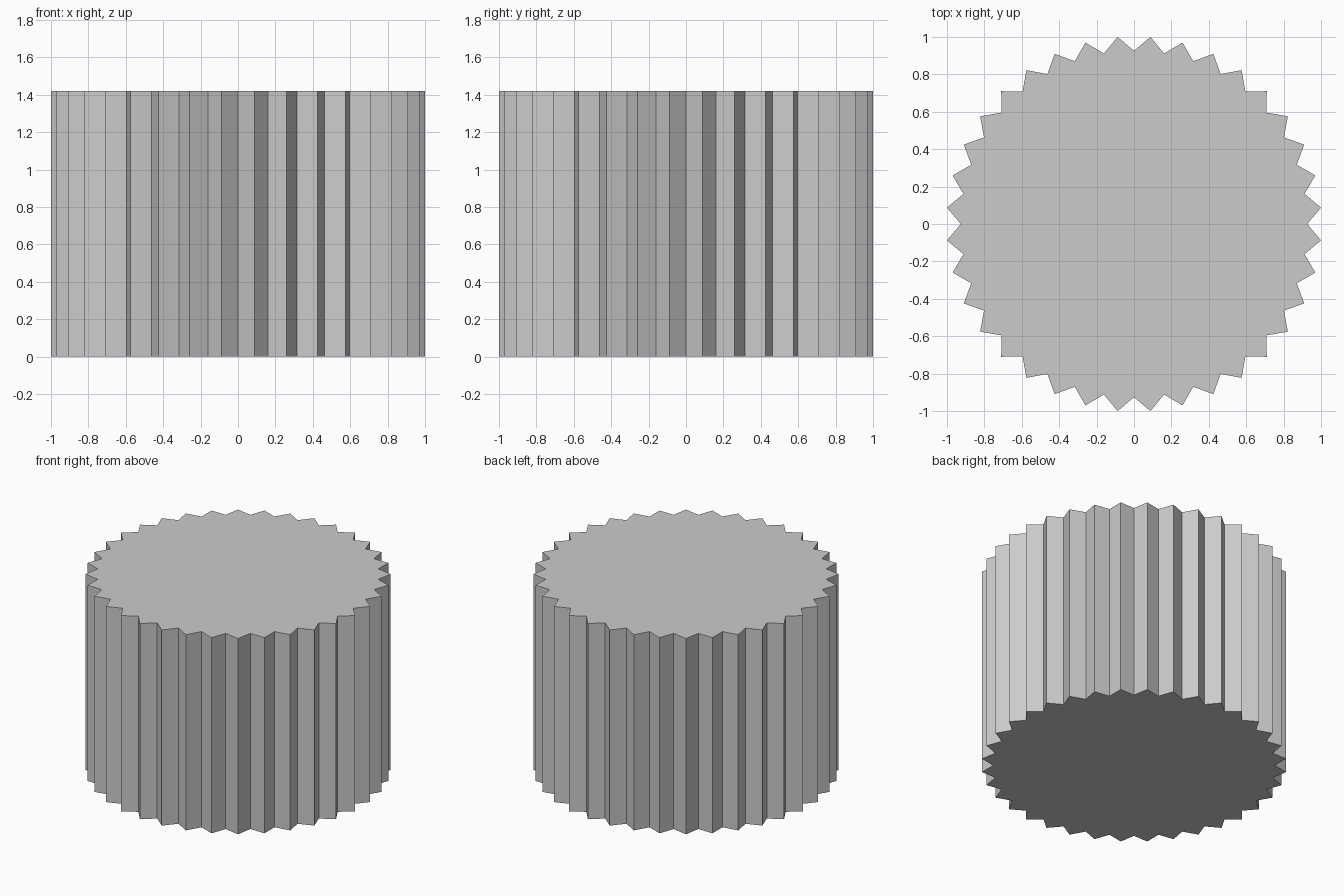
import bpy, bmesh
from math import sin, cos, radians

if "Cube" in bpy.data.objects:
    bpy.data.objects.remove(bpy.data.objects["Cube"])

TEETH = 36
HEIGHT = 1.42
R_TIP = 1 / cos(radians(5))   # tips sit 5 degrees off the axes, so the width is exactly 2
R_ROOT = 0.926

# toothed outline: roots and tips alternate every 5 degrees
bm = bmesh.new()
step = 180 / TEETH
outline = []
for i in range(TEETH * 2):
    r = R_TIP if i % 2 else R_ROOT
    a = radians(i * step)
    outline.append(bm.verts.new((r * cos(a), r * sin(a), 0)))
base = bm.faces.new(outline)

# extrude the outline into the solid ridged body
top = bmesh.ops.extrude_face_region(bm, geom=[base], use_keep_orig=True)
top_verts = [g for g in top["geom"] if isinstance(g, bmesh.types.BMVert)]
bmesh.ops.translate(bm, verts=top_verts, vec=(0, 0, HEIGHT))
bmesh.ops.recalc_face_normals(bm, faces=bm.faces)

mesh = bpy.data.meshes.new("ridged_cylinder")
bm.to_mesh(mesh)
bm.free()
bpy.context.collection.objects.link(bpy.data.objects.new("ridged_cylinder", mesh))
